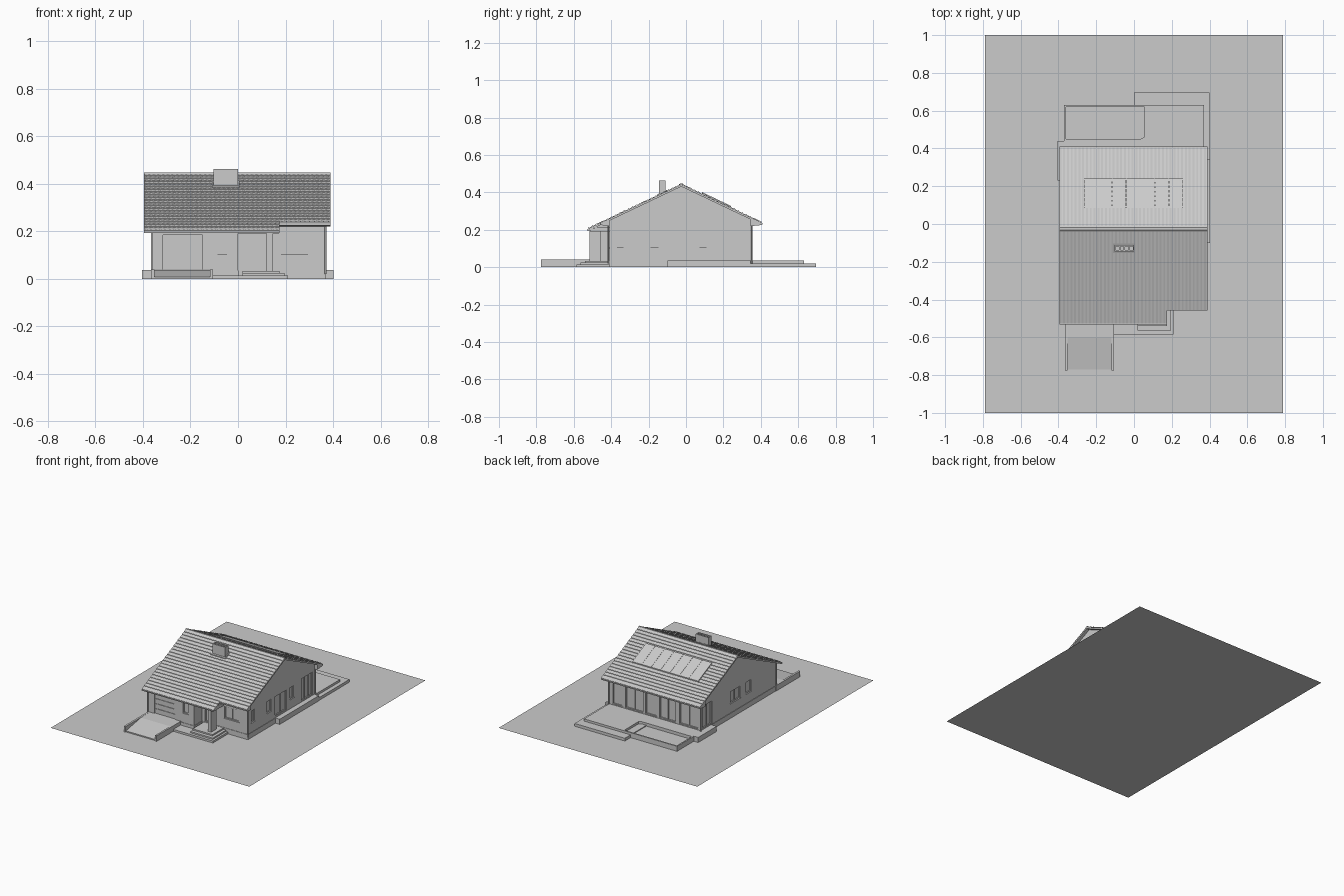
import bpy, bmesh, math

if "Cube" in bpy.data.objects:
    bpy.data.objects.remove(bpy.data.objects["Cube"])

RIDGE_Y, RIDGE_Z, SLOPE, ROW = -0.025, 0.446, 0.475, 0.0239


def roof_z(y):
    return RIDGE_Z - SLOPE * abs(y - RIDGE_Y)


def finish(name, bm, recalc=True):
    if recalc:
        bmesh.ops.recalc_face_normals(bm, faces=bm.faces)
    me = bpy.data.meshes.new(name)
    bm.to_mesh(me)
    bm.free()
    ob = bpy.data.objects.new(name, me)
    bpy.context.collection.objects.link(ob)
    return ob


def prism(bm, low, high):
    a = [bm.verts.new(p) for p in low]
    b = [bm.verts.new(p) for p in high]
    n = len(a)
    bm.faces.new(a)
    bm.faces.new(b[::-1])
    for i in range(n):
        bm.faces.new((a[i], b[i], b[(i + 1) % n], a[(i + 1) % n]))


def boxes(name, *items):
    bm = bmesh.new()
    for x0, x1, y0, y1, z0, z1 in items:
        c = [(x0, y0), (x1, y0), (x1, y1), (x0, y1)]
        prism(bm, [(x, y, z0) for x, y in c], [(x, y, z1) for x, y in c])
    return finish(name, bm)


def side_profile(name, pts, x0, x1):
    bm = bmesh.new()
    prism(bm, [(x0, y, z) for y, z in pts], [(x1, y, z) for y, z in pts])
    return finish(name, bm)


def cut(ob, cutter):
    m = ob.modifiers.new("cut", 'BOOLEAN')
    m.operation, m.solver, m.object = 'DIFFERENCE', 'EXACT', cutter
    bpy.context.view_layer.objects.active = ob
    bpy.ops.object.modifier_apply(modifier=m.name)


def tube(name, x, y, z0, z1, r):
    bm = bmesh.new()
    c = [(x + r * math.cos(i * math.pi / 6), y + r * math.sin(i * math.pi / 6)) for i in range(12)]
    prism(bm, [(a, b, z0) for a, b in c], [(a, b, z1) for a, b in c])
    return finish(name, bm)


# Ground plane
bm = bmesh.new()
bm.faces.new([bm.verts.new(p) for p in ((-.79, -1, 0), (.79, -1, 0), (.79, 1, 0), (-.79, 1, 0))])
finish("ground", bm, False)

# Walls with gables, garage projection
XL, XR, YF, YB, YG = -0.36, 0.365, -0.41, 0.345, -0.50
U = 0.012
main_wall = side_profile("main_walls", [(YF, 0), (YB, 0), (YB, roof_z(YB) - U),
                         (RIDGE_Y, RIDGE_Z - U), (YF, roof_z(YF) - U)], XL, XR)
garage_wall = side_profile("garage_walls", [(YG, 0), (YF, 0), (YF, roof_z(YF) - U),
                           (YG, roof_z(YG) - U)], XL, 0.0)
for side, x0, x1 in (("left", XL - .003, XL), ("right", XR, XR + .003)):
    side_profile(side + "_gable_cladding", [(YF, .222), (YB, .222), (YB, roof_z(YB) - U),
                 (RIDGE_Y, RIDGE_Z - U), (YF, roof_z(YF) - U)], x0, x1)
boxes("plinth", (XL - .003, XR + .003, YF - .003, YB + .003, 0, .036),
      (XL - .003, .003, YG - .003, YF, 0, .036))

# Windows and doors set into the walls
openings = []


def span(face, pos, a0, a1, d0, d1, z0, z1):
    s = 1 if face in 'BR' else -1
    p, q = sorted((pos + s * d0, pos + s * d1))
    return (a0, a1, p, q, z0, z1) if face in 'FB' else (p, q, a0, a1, z0, z1)


def window(name, face, pos, a0, a1, z0, z1, bars=0, sill=True):
    openings.append(span(face, pos, a0, a1, -.014, .01, z0, z1))
    f = .005
    parts = [span(face, pos, a0, a1, -.014, -.010, z0, z1)]
    for b0, b1, c0, c1 in ((a0, a0 + f, z0, z1), (a1 - f, a1, z0, z1),
                           (a0 + f, a1 - f, z0, z0 + f), (a0 + f, a1 - f, z1 - f, z1)):
        parts.append(span(face, pos, b0, b1, -.010, -.004, c0, c1))
    for i in range(bars):
        m = a0 + (a1 - a0) * (i + 1) / (bars + 1)
        parts.append(span(face, pos, m - f / 2, m + f / 2, -.010, -.004, z0 + f, z1 - f))
    if sill:
        parts.append(span(face, pos, a0 - .003, a1 + .003, -.010, .005, z0 - .004, z0))
    boxes(name, *parts)


window("garage_side_window", 'F', YG, -.087, -.047, .105, .19)
window("front_window", 'F', YF, .18, .295, .105, .19, 1)
window("entry_sidelight", 'F', YF, .095, .118, .04, .19, 0, False)
window("entry_door", 'F', YF, .025, .09, .04, .19, 0, False)
for i, (a, b) in enumerate(((-.37, -.333), (-.19, -.147), (.072, .11))):
    window(f"right_window_{i + 1}", 'R', XR, a, b, .105, .19)
window("right_patio_door", 'R', XR, -.10, .03, .048, .19, 1, False)
window("right_corner_glazing", 'R', XR, .20, .325, .042, .205, 2, False)
window("left_corner_glazing", 'L', XL, .22, .325, .042, .205, 1, False)
window("left_window_wide", 'L', XL, -.10, .01, .105, .19, 1)
window("left_window_narrow", 'L', XL, -.225, -.17, .105, .19)
for i, (a, b, n) in enumerate(((-.34, -.19, 1), (-.16, -.03, 1), (-.01, .08, 0),
                               (.10, .24, 1), (.26, .345, 0))):
    window(f"terrace_glazing_{i + 1}", 'B', YB, a, b, .042, .205, n, False)

# Garage door of four panels
openings.append((-.315, -.15, YG - .01, YG + .012, .04, .185))
boxes("garage_door", (-.315, -.15, YG + .008, YG + .012, .04, .185),
      *[(-.313, -.152, YG + .004, YG + .008, .042 + i * .036, .075 + i * .036) for i in range(4)])

cutter = boxes("opening_cutter", *openings)
cut(main_wall, cutter)
cut(garage_wall, cutter)
bpy.data.objects.remove(cutter)

# Roof boards: full depth on the left, shorter front slope on the right
RX0, RXM, RX1 = -0.395, 0.175, 0.39
Y_BACK = RIDGE_Y + 18 * ROW
Y_LONG, Y_SHORT = RIDGE_Y - 21 * ROW, RIDGE_Y - 18 * ROW
for name, x0, x1, yf in (("roof_left", RX0, RXM, Y_LONG), ("roof_right", RXM, RX1, Y_SHORT)):
    top = [(yf, roof_z(yf)), (RIDGE_Y, RIDGE_Z), (Y_BACK, roof_z(Y_BACK))]
    side_profile(name, [(y, z - .003) for y, z in top] + [(y, z - .015) for y, z in top[::-1]], x0, x1)


# Roof tiles: overlapping, gently waved rows
def tiles(name, x0, x1, sign, rows):
    n = round((x1 - x0) / .02) * 4
    bm = bmesh.new()
    lines = []
    for r in range(rows):
        for k, lift in ((r, -.002), (r + 1, .0015)):
            y = RIDGE_Y + sign * ROW * k
            lines.append([bm.verts.new((x0 + (x1 - x0) * i / n, y,
                         roof_z(y) + lift + .001 * math.cos(i * math.pi / 2))) for i in range(n + 1)])
    for a, b in zip(lines, lines[1:]):
        for i in range(n):
            q = (a[i], a[i + 1], b[i + 1], b[i])
            bm.faces.new(q if sign > 0 else q[::-1])
    bm.normal_update()
    if sum(f.normal.z for f in bm.faces) < 0:
        bmesh.ops.reverse_faces(bm, faces=bm.faces)
    return finish(name, bm, False)


tiles("front_tiles_left", RX0, RXM, -1, 21)
tiles("front_tiles_right", RXM, RX1, -1, 18)
tiles("back_tiles", RX0, RX1, 1, 18)
side_profile("ridge_cap", [(RIDGE_Y - .014, RIDGE_Z - .005), (RIDGE_Y - .006, RIDGE_Z + .002),
             (RIDGE_Y + .006, RIDGE_Z + .002), (RIDGE_Y + .014, RIDGE_Z - .005)], RX0, RX1)

# Gutters and downpipes
for name, x0, x1, y, s in (("gutter_front_left", RX0, RXM, Y_LONG, -1),
                           ("gutter_front_right", RXM, RX1, Y_SHORT, -1),
                           ("gutter_back", RX0, RX1, Y_BACK, 1)):
    z = roof_z(y) - .005
    side_profile(name, [(y - s * .003, z), (y + s * .004, z), (y + s * .003, z - .007),
                        (y - s * .003, z - .009)], x0, x1)
for i, (x, y) in enumerate(((XL - .003, YG - .006), (XR + .004, YF - .006),
                            (XL - .003, YB + .006), (XR + .004, YB + .006))):
    tube(f"downpipe_{i + 1}", x, y, .02, roof_z(y) - .013, .004)
for i, (yw, ye) in enumerate(((YB, Y_BACK), (YF, Y_SHORT))):
    z = roof_z(ye) - .014
    x0 = RX0 if i == 0 else RXM
    side_profile(f"eave_soffit_{i + 1}", [(yw, z - .008), (ye, z - .002), (ye, z), (yw, roof_z(yw) - .013)], x0, RX1)

# Chimney with four flues and flashing
chimney = boxes("chimney", (-.103, 0, -.145, -.11, .37, .463))
flues = boxes("flue_cutter", *[(-.097 + i * .0245, -.079 + i * .0245, -.137, -.118, .445, .48) for i in range(4)])
cut(chimney, flues)
bpy.data.objects.remove(flues)
ya, yb = -.153, -.102
side_profile("chimney_flashing", [(ya, roof_z(ya) - .003), (yb, roof_z(yb) - .003),
             (yb, roof_z(yb) + .005), (ya, roof_z(ya) + .005)], -.11, .006)

# Solar panels on the back slope
for i in range(7):
    x = -.265 + i * .075
    side_profile(f"solar_panel_{i + 1}", [(.085, roof_z(.085) + .001), (.24, roof_z(.24) + .001),
                 (.24, roof_z(.24) + .008), (.085, roof_z(.085) + .008)], x, x + .0738)

# Porch: column, beam, floor and steps
boxes("porch_column", (.12, .147, -.515, -.457, .03, .205))
boxes("porch_beam", (0, .172, -.512, -.49, .192, .207), (.15, .172, -.49, YF, .192, .215))
boxes("porch_steps", (-.105, .21, -.585, YF, 0, .014), (.018, .195, -.565, YF, .014, .024),
      (.018, .175, -.54, YF, .024, .034))

# Driveway ramp and side walls
side_profile("driveway_ramp", [(-.77, 0), (YG, 0), (YG, .04), (-.60, .038), (-.77, .008)], -.352, -.118)
boxes("driveway_walls", (-.366, -.352, -.775, YG, 0, .04), (-.118, -.105, -.775, YG, 0, .04))

# Terrace with sunken bed, lower slab and side landings
terrace = boxes("terrace", (-.37, .37, YB, .63, 0, .036))
bm = bmesh.new()
bed = [(-.36, .45), (.035, .45), (.055, .46), (.055, .62), (-.36, .62)]
prism(bm, [(x, y, .014) for x, y in bed], [(x, y, .06) for x, y in bed])
bed_cutter = finish("bed_cutter", bm)
cut(terrace, bed_cutter)
bpy.data.objects.remove(bed_cutter)
boxes("lower_terrace", (0, .40, YB, .695, 0, .02))
boxes("right_landing", (XR, .402, -.10, YB, 0, .037))
boxes("left_landing", (-.405, XL, .23, .44, 0, .037))
